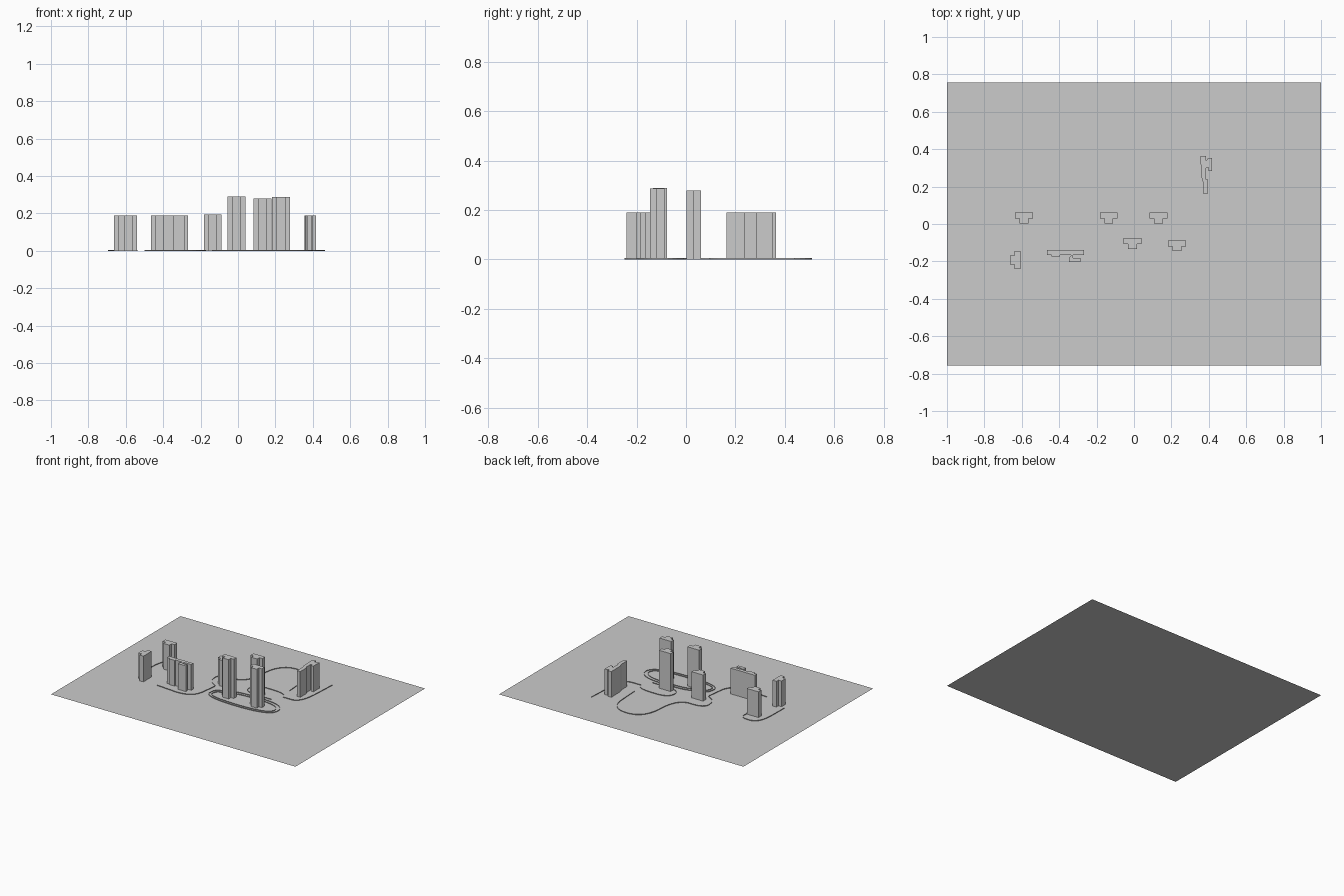
import bpy, bmesh
from mathutils import Vector

if "Cube" in bpy.data.objects:
    bpy.data.objects.remove(bpy.data.objects["Cube"])


def mesh_object(name, bm):
    me = bpy.data.meshes.new(name)
    bm.to_mesh(me)
    bm.free()
    ob = bpy.data.objects.new(name, me)
    bpy.context.collection.objects.link(ob)
    return ob


def tower(name, outline, height):
    """Extrude a footprint into a closed block."""
    bm = bmesh.new()
    face = bm.faces.new([bm.verts.new((x, y, 0)) for x, y in outline])
    top = bmesh.ops.extrude_face_region(bm, geom=[face])["geom"]
    bmesh.ops.translate(bm, vec=(0, 0, height),
                        verts=[v for v in top if isinstance(v, bmesh.types.BMVert)])
    bmesh.ops.recalc_face_normals(bm, faces=bm.faces[:])
    return mesh_object(name, bm)


def kerb(name, path, closed=False, height=0.005):
    """Thin upright kerb strip following a corner-rounded path."""
    pts = [Vector(p) for p in path]
    for _ in range(3):
        new = [] if closed else [pts[0]]
        n = len(pts)
        for i in range(n if closed else n - 1):
            a, b = pts[i], pts[(i + 1) % n]
            new += [a.lerp(b, 0.25), a.lerp(b, 0.75)]
        if not closed:
            new.append(pts[-1])
        pts = new
    bm = bmesh.new()
    low = [bm.verts.new((p.x, p.y, 0)) for p in pts]
    high = [bm.verts.new((p.x, p.y, height)) for p in pts]
    n = len(pts)
    for i in range(n if closed else n - 1):
        j = (i + 1) % n
        bm.faces.new((low[i], low[j], high[j], high[i]))
    return mesh_object(name, bm)


# Flat site sheet
bm = bmesh.new()
bm.faces.new([bm.verts.new((x, y, 0)) for x, y in
              ((-1, -.757), (1, -.757), (1, .757), (-1, .757))])
mesh_object("site_ground", bm)

# T-shaped towers: bar at the back, stem to the front
T = [(-.048, 0), (-.048, -.032), (-.024, -.032), (-.024, -.058),
     (.024, -.058), (.024, -.032), (.048, -.032), (.048, 0)]
for i, (cx, back, h) in enumerate([(-.588, .061, .19), (-.135, .061, .193),
                                   (.131, .061, .28), (-.007, -.076, .29),
                                   (.231, -.087, .287)]):
    tower(f"t_tower_{i + 1}", [(cx + x, back + y) for x, y in T], h)
# Same tower turned with its stem to the left
tower("t_tower_side", [(-.606 + y, -.192 - x) for x, y in T], .19)

# Long slab blocks
tower("slab_west", [(-.465, -.14), (-.267, -.14), (-.267, -.165), (-.327, -.165),
                    (-.327, -.182), (-.285, -.182), (-.285, -.203), (-.348, -.203),
                    (-.348, -.182), (-.335, -.166), (-.396, -.166), (-.396, -.175),
                    (-.44, -.175), (-.44, -.166), (-.465, -.166)], .19)
tower("slab_east", [(.356, .364), (.385, .364), (.385, .338), (.397, .353),
                    (.418, .353), (.418, .284), (.397, .284), (.397, .302),
                    (.386, .298), (.386, .237), (.395, .237), (.395, .163),
                    (.368, .163), (.368, .225), (.358, .262)], .19)

# Road kerbs
kerb("loop_road_outer", [(-.14, -.2), (.4, -.2), (.4, -.01), (.0, -.005),
                         (-.04, -.06), (-.14, -.06)], True)
kerb("loop_road_inner", [(-.12, -.18), (.375, -.18), (.375, -.035), (.02, -.03),
                         (-.03, -.08), (-.12, -.08)], True)
kerb("court_kerb", [(.29, .125), (.24, .15), (.04, .15), (.03, .02), (.26, .02)])
kerb("north_road", [(.28, .2), (.265, .51), (-.01, .51), (-.03, .14),
                    (-.25, .15), (-.25, .03), (-.17, -.02)])
kerb("east_road", [(.464, .44), (.445, .095), (.3, .095)])
kerb("southwest_road", [(-.5, -.235), (-.2, -.26), (-.17, -.024)])
kerb("west_road", [(-.545, .027), (-.53, .135), (-.69, .13), (-.695, -.16)])
